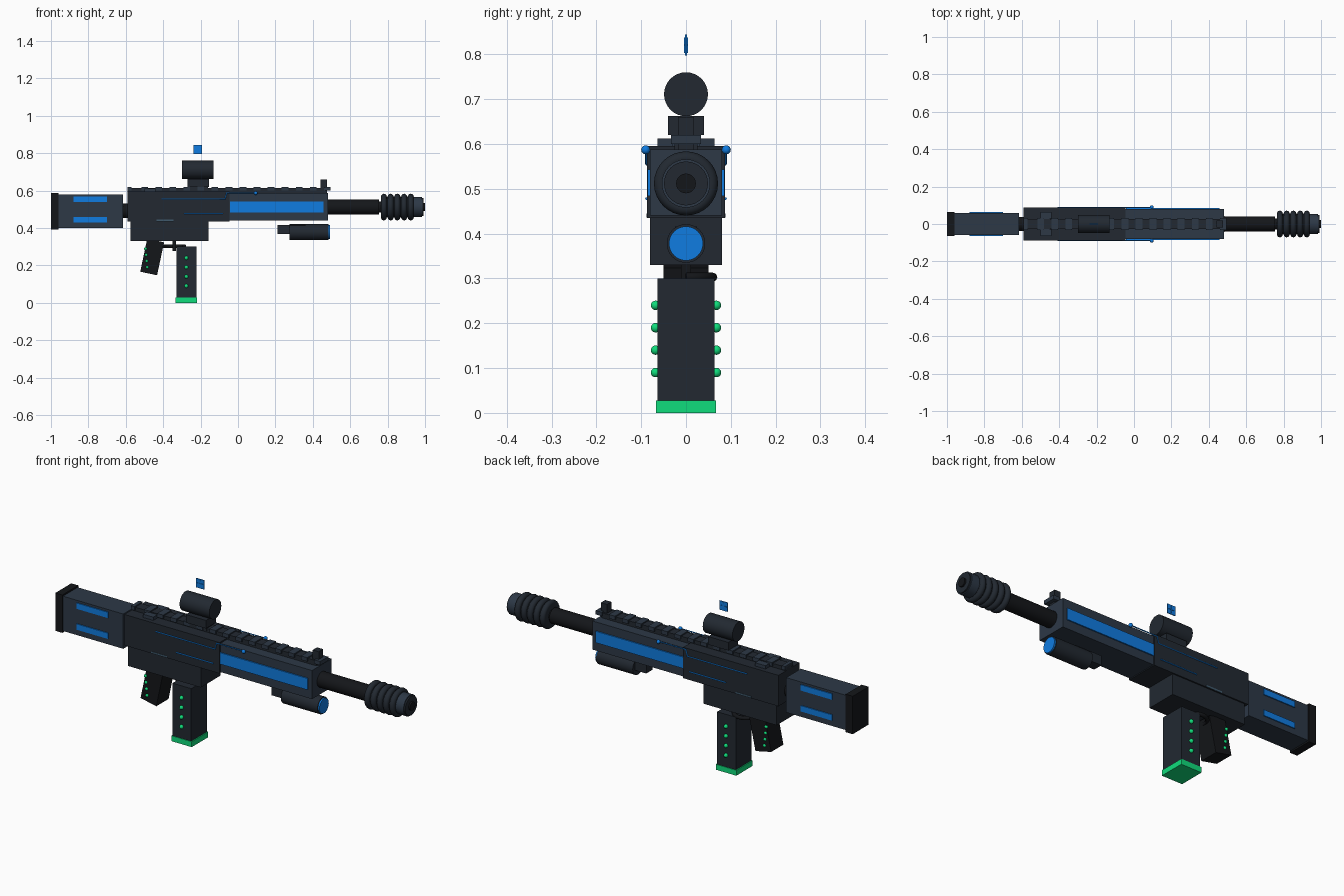
import bpy
from math import pi, cos, sin, radians

if "Cube" in bpy.data.objects:
    bpy.data.objects.remove(bpy.data.objects["Cube"])


def mat(name, rgb):
    m = bpy.data.materials.new(name)
    m.diffuse_color = (*rgb, 1)
    m.use_nodes = True
    m.node_tree.nodes["Principled BSDF"].inputs["Base Color"].default_value = m.diffuse_color
    return m


DARK = mat("dark", (0.016, 0.022, 0.031))
SLATE = mat("slate", (0.026, 0.040, 0.062))
BLACK = mat("black", (0.007, 0.008, 0.010))
BLUE = mat("blue", (0.005, 0.20, 0.75))
GREEN = mat("green", (0.005, 0.72, 0.20))
STEEL = mat("steel", (0.05, 0.10, 0.15))


def finish(name, m, smooth=False):
    o = bpy.context.object
    o.name = name
    o.data.materials.append(m)
    if smooth:
        bpy.ops.object.shade_smooth_by_angle(angle=radians(40))
    return o


def box(name, x, y, z, m, tilt=0):
    """Box from (min, max) ranges; a single y number means +-y."""
    if not isinstance(y, tuple):
        y = (-y, y)
    bpy.ops.mesh.primitive_cube_add(size=1, location=[(a + b) / 2 for a, b in (x, y, z)],
                                    rotation=(0, tilt, 0))
    bpy.context.object.scale = [b - a for a, b in (x, y, z)]
    bpy.ops.object.transform_apply(location=False, rotation=False, scale=True)
    return finish(name, m)


def side_boxes(name, x, y0, y1, z, m):
    box(name + "_left", x, (y0, y1), z, m)
    box(name + "_right", x, (-y1, -y0), z, m)


def tube(name, x0, x1, z, r, m):
    bpy.ops.mesh.primitive_cylinder_add(vertices=32, radius=r, depth=x1 - x0,
                                        location=((x0 + x1) / 2, 0, z), rotation=(0, pi / 2, 0))
    return finish(name, m, True)


def ball(name, p, r, m):
    bpy.ops.mesh.primitive_uv_sphere_add(segments=16, ring_count=10, radius=r, location=p)
    return finish(name, m, True)


def wire(name, pts, r, m):
    c = bpy.data.curves.new(name, 'CURVE')
    c.dimensions = '3D'
    c.bevel_depth = r
    c.bevel_resolution = 2
    c.use_fill_caps = True
    s = c.splines.new('POLY')
    s.points.add(len(pts) - 1)
    for q, p in zip(s.points, pts):
        q.co = (*p, 1)
    o = bpy.data.objects.new(name, c)
    c.materials.append(m)
    bpy.context.collection.objects.link(o)


AXIS = 0.512

# Stock
box("butt_pad", (-1.0, -0.96), 0.065, (0.392, 0.588), BLACK)
box("stock", (-0.96, -0.615), 0.06, (0.40, 0.58), SLATE)
for i, z in enumerate((0.445, 0.553)):
    side_boxes(f"stock_stripe_{i}", (-0.88, -0.70), 0.058, 0.065, (z - 0.015, z + 0.015), BLUE)
tube("stock_tube", -0.63, -0.58, 0.492, 0.038, BLACK)

# Receiver and handguard
box("upper_receiver", (-0.59, -0.045), 0.087, (0.435, 0.595), DARK)
box("lower_receiver", (-0.575, -0.157), 0.08, (0.33, 0.437), DARK)
box("handguard", (-0.045, 0.48), 0.08, (0.44, 0.588), SLATE)
side_boxes("handguard_panel", (-0.043, 0.457), 0.078, 0.086, (0.484, 0.543), BLUE)
side_boxes("receiver_slot", (-0.435, -0.345), 0.08, 0.0885, (0.436, 0.445), STEEL)

# Glowing wires on both sides
for s, side in ((-1, "right"), (1, "left")):
    y = s * 0.088
    wire(f"upper_wire_{side}", [(-0.41, y, 0.555), (-0.07, y, 0.555), (-0.06, y, 0.588),
                                (0.095, y, 0.588)], 0.003, BLUE)
    wire(f"lower_wire_{side}", [(-0.29, y, 0.478), (-0.08, y, 0.478)], 0.003, BLUE)
    ball(f"wire_node_{side}", (0.095, s * 0.09, 0.587), 0.010, BLUE)

# Top rail with teeth, charging handle and front sight
box("rail", (-0.59, 0.465), 0.026, (0.585, 0.614), DARK)
for i in range(15):
    x = -0.59 + 0.0749 * i
    box(f"rail_tooth_{i}", (x, x + 0.035 if i else x + 0.02), 0.033, (0.60, 0.62), SLATE)
box("charging_bar", (-0.49, -0.45), 0.05, (0.59, 0.607), SLATE)
side_boxes("charging_tab", (-0.50, -0.44), 0.03, 0.064, (0.585, 0.612), SLATE)
box("front_sight", (0.44, 0.475), 0.018, (0.585, 0.66), DARK)

# Barrel and ringed muzzle
tube("barrel", 0.47, 0.755, AXIS, 0.04, BLACK)
tube("muzzle_neck", 0.75, 0.78, AXIS, 0.03, BLACK)
tube("muzzle_core", 0.765, 0.94, AXIS, 0.056, DARK)
for i in range(5):
    bpy.ops.mesh.primitive_torus_add(major_radius=0.056, minor_radius=0.0155, major_segments=32,
                                     minor_segments=12, location=(0.78 + 0.036 * i, 0, AXIS),
                                     rotation=(0, pi / 2, 0))
    finish(f"muzzle_ring_{i}", DARK, True)
tube("muzzle_end", 0.94, 0.985, AXIS, 0.054, SLATE)
tube("muzzle_cap", 0.98, 0.992, AXIS, 0.049, DARK)
tube("muzzle_bore", 0.985, 1.0, AXIS, 0.022, BLACK)

# Scope and floating reticle pane
box("scope_base", (-0.27, -0.155), 0.04, (0.62, 0.662), DARK)
box("scope_foot", (-0.265, -0.16), 0.03, (0.60, 0.625), DARK)
tube("scope", -0.30, -0.13, 0.711, 0.049, DARK)
box("reticle_pane", (-0.238, -0.192), 0.002, (0.797, 0.844), BLUE)
box("reticle_vertical", (-0.217, -0.213), 0.004, (0.803, 0.838), BLUE)
box("reticle_horizontal", (-0.232, -0.198), 0.004, (0.819, 0.823), BLUE)

# Under-barrel flashlight
box("light_mount", (0.21, 0.36), 0.025, (0.367, 0.416), DARK)
tube("light_body", 0.275, 0.485, 0.378, 0.043, DARK)
tube("light_lens", 0.48, 0.493, 0.378, 0.038, BLUE)

# Pistol grip, trigger and half-ring guard
box("pistol_grip", (-0.505, -0.413), 0.05, (0.155, 0.335), BLACK, radians(12))
box("trigger", (-0.35, -0.332), 0.011, (0.278, 0.335), BLACK)
wire("trigger_guard", [(-0.347 + 0.06 * cos(pi * k / 16), 0.06 * sin(pi * k / 16), 0.303)
                       for k in range(17)], 0.010, BLACK)

# Magazine
box("magazine", (-0.33, -0.223), 0.064, (0.02, 0.30), DARK)
box("magazine_base", (-0.335, -0.218), 0.067, (0, 0.028), GREEN)

# Green studs on magazine and grip
for s, side in ((-1, "right"), (1, "left")):
    for i in range(4):
        ball(f"magazine_stud_{side}_{i}", (-0.276, s * 0.068, 0.09 + 0.05 * i), 0.0105, GREEN)
        ball(f"grip_stud_{side}_{i}", (-0.485 - 0.003 * i, s * 0.05, 0.19 + 0.033 * i), 0.008, GREEN)
